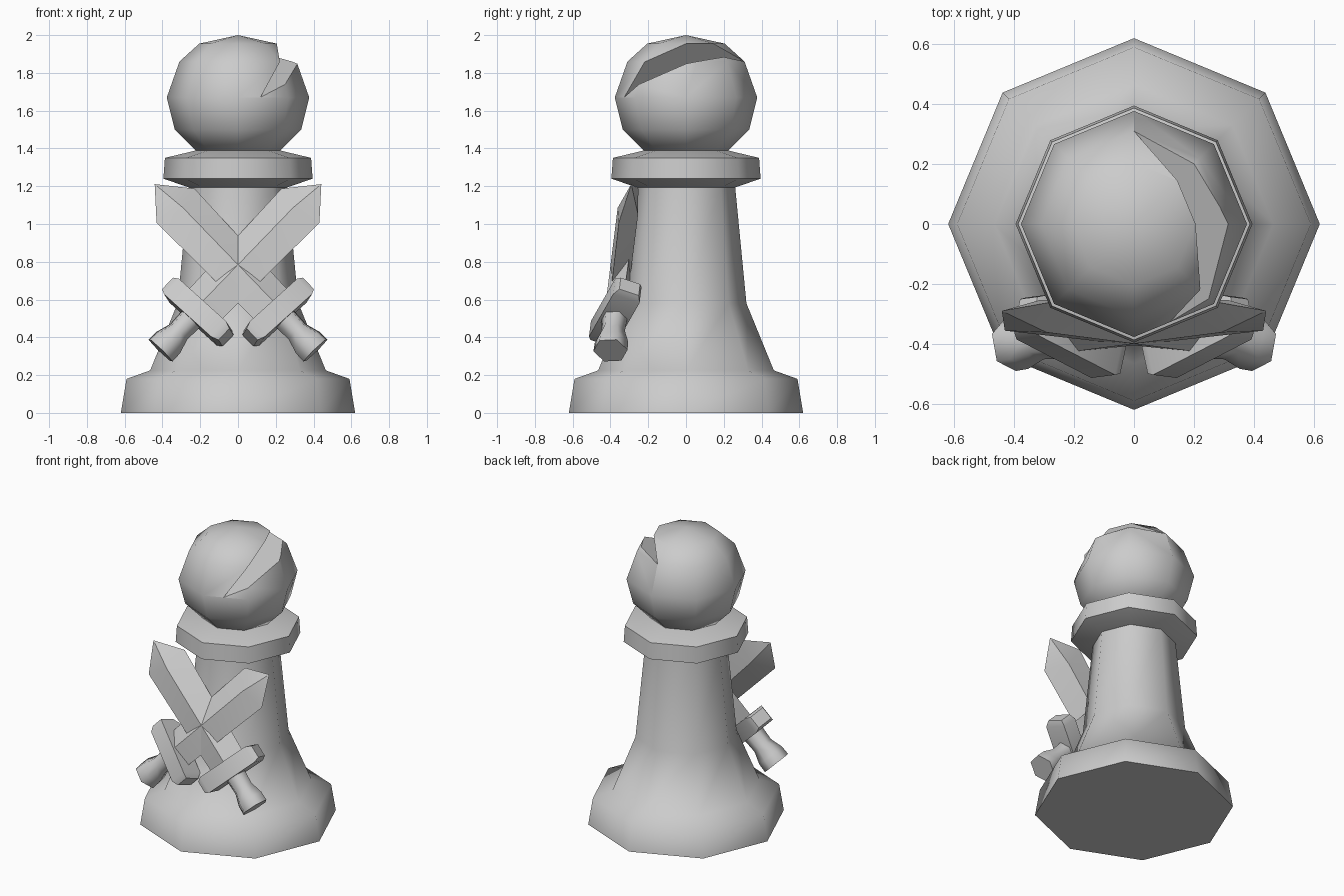
import bpy, bmesh
from math import cos, sin, tau, radians
from mathutils import Vector

if "Cube" in bpy.data.objects:
    bpy.data.objects.remove(bpy.data.objects["Cube"])


def finish(name, bm, angle=30):
    bmesh.ops.remove_doubles(bm, verts=bm.verts, dist=1e-4)
    bmesh.ops.recalc_face_normals(bm, faces=bm.faces)
    me = bpy.data.meshes.new(name)
    bm.to_mesh(me)
    bm.free()
    ob = bpy.data.objects.new(name, me)
    bpy.context.collection.objects.link(ob)
    smooth(ob, angle)
    return ob


def activate(ob):
    bpy.ops.object.select_all(action='DESELECT')
    ob.select_set(True)
    bpy.context.view_layer.objects.active = ob


def smooth(ob, angle):
    activate(ob)
    bpy.ops.object.shade_smooth_by_angle(angle=radians(angle))


def loft(name, rings, angle=30):
    """Skin a list of equal-sized point rings and cap both ends."""
    bm = bmesh.new()
    vs = [[bm.verts.new(p) for p in r] for r in rings]
    n = len(vs[0])
    for a, b in zip(vs, vs[1:]):
        for i in range(n):
            bm.faces.new((a[i], a[(i + 1) % n], b[(i + 1) % n], b[i]))
    bm.faces.new(vs[0])
    bm.faces.new(vs[-1])
    return finish(name, bm, angle)


def lathe(name, profile, angle):
    return loft(name, [[(r * cos(k * tau / 8), r * sin(k * tau / 8), z)
                        for k in range(8)] for r, z in profile], angle)


# Turned eight-sided parts
lathe("pedestal", [(.62, 0), (.59, .18), (.465, .225), (.32, .58), (.26, 1.2)], 65)
lathe("collar", [(.25, 1.19), (.395, 1.24), (.387, 1.35), (.22, 1.39)], 50)
head = lathe("head", [(.22, 1.385), (.335, 1.5), (.377, 1.67), (.31, 1.86),
                      (.205, 1.955), (.00001, 2.0)], 50)

# Wedge-shaped notch across the head
a, b = Vector((.12, -.33, 1.67)), Vector((0, .31, 1.86))
a, b = a - (b - a) * .2, b + (b - a) * .2
up, low = Vector((.45, 0, .57)), Vector((.75, 0, .235))
cutter = loft("notch_cutter", [[p, p + up, p + low] for p in (a, b)])
cutter.hide_render = True
cutter.hide_set(True)
mod = head.modifiers.new("notch", 'BOOLEAN')
mod.operation, mod.object, mod.solver = 'DIFFERENCE', cutter, 'EXACT'
activate(head)
bpy.ops.object.modifier_apply(modifier=mod.name)
smooth(head, 50)
bpy.data.objects.remove(cutter)

# Sword frame: along the sword, across the blade, and out of its flat side
origin = Vector((.41, -.40, .33))
along = (Vector((-.44, -.29, 1.21)) - origin).normalized()
across = Vector((.67, .36, .65))
across = (across - along * across.dot(along)).normalized()
out = along.cross(across)


def at(s, w, d):
    return origin + along * s + across * w + out * d


def mirrored(ob):
    m = ob.modifiers.new("mirror", 'MIRROR')
    m.use_mirror_merge = False


# Grip with flared pommel
mirrored(loft("sword_grip", [[at(s, r * cos(k * tau / 6), r * sin(k * tau / 6))
                              for k in range(6)]
                             for s, r in [(0, .092), (.06, .09), (.14, .065), (.27, .072)]], 65))

# Crossguard: box with chamfered ends
mirrored(loft("sword_guard", [[at(.285 + i * t, w, j * d)
                               for i, j in ((-1, -1), (1, -1), (1, 1), (-1, 1))]
                              for w, t, d in [(-.215, .042, .055), (-.18, .057, .075),
                                              (.18, .057, .075), (.215, .042, .055)]]))

# Diamond-section blade with pointed tip
mirrored(loft("sword_blade", [[at(s, w, 0), at(s - back, 0, d), at(s, -w, 0), at(s - back, 0, -d)]
                              for s, w, d, back in [(.29, .125, .058, 0), (1.07, .145, .058, .04),
                                                    (1.23, .00001, .00001, 0)]]))
